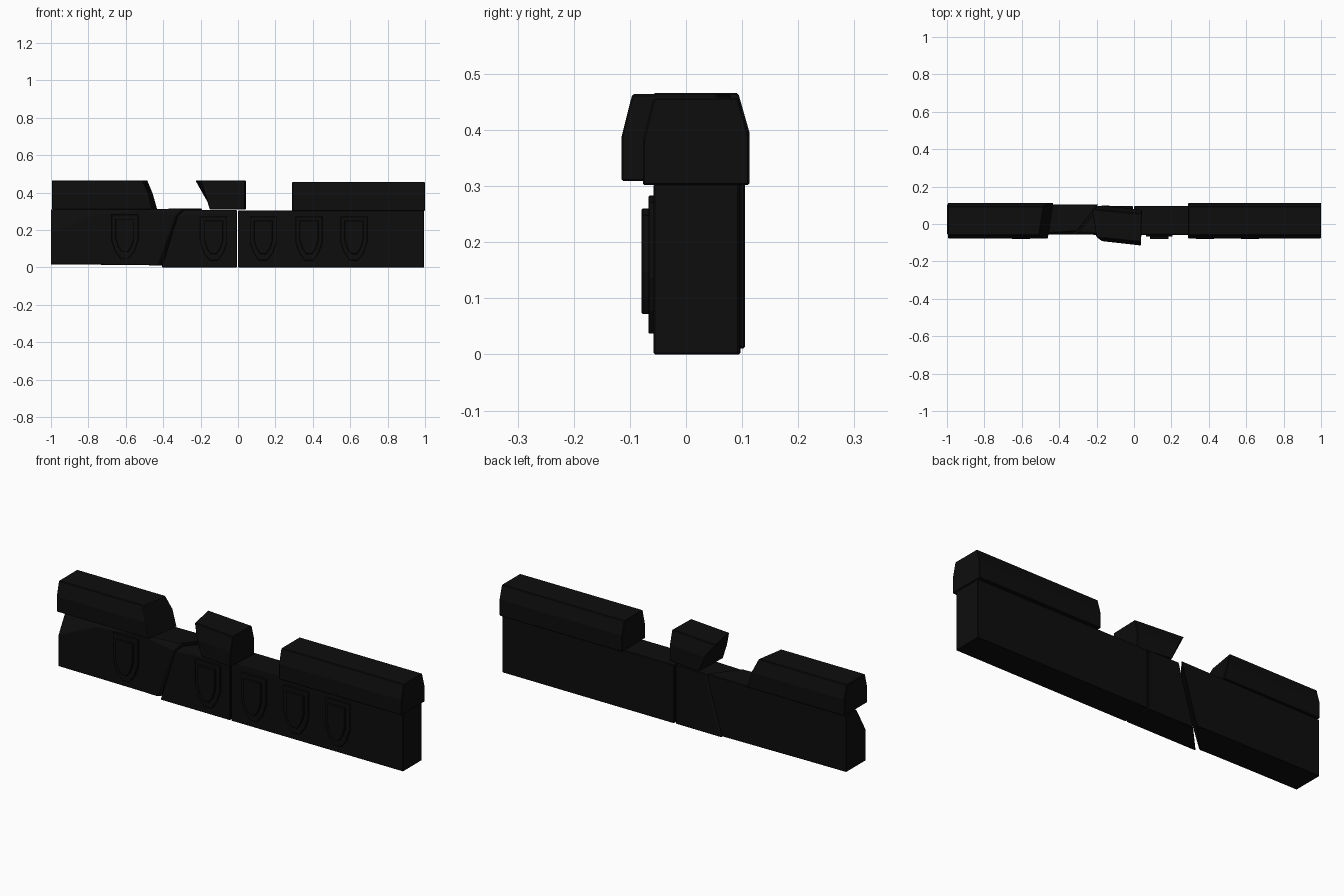
import bpy
import bmesh

cube = bpy.data.objects.get("Cube")
if cube:
    bpy.data.objects.remove(cube, do_unlink=True)

stone = bpy.data.materials.new("black_stone")
stone.use_nodes = True
color = (0.004, 0.004, 0.004, 1)
stone.diffuse_color = color
stone.node_tree.nodes["Principled BSDF"].inputs["Base Color"].default_value = color


def loft(name, rings, bevel=0.003):
    """Solid skinned through rings that share a point count."""
    bm = bmesh.new()
    loops = [[bm.verts.new(p) for p in ring] for ring in rings]
    n = len(loops[0])
    for a, b in zip(loops, loops[1:]):
        for i in range(n):
            j = (i + 1) % n
            bm.faces.new((a[i], a[j], b[j], b[i]))
    bm.faces.new(loops[0])
    bm.faces.new(loops[-1])
    bmesh.ops.recalc_face_normals(bm, faces=bm.faces)
    mesh = bpy.data.meshes.new(name)
    bm.to_mesh(mesh)
    bm.free()
    mesh.materials.append(stone)
    obj = bpy.data.objects.new(name, mesh)
    bpy.context.collection.objects.link(obj)
    if bevel:
        mod = obj.modifiers.new("worn_edges", "BEVEL")
        mod.width = bevel
        mod.segments = 1
        mod.limit_method = "ANGLE"
    return obj


# Wall blocks: section order is front bottom, back bottom, back top, front top, front chip
def wall_ring(xs, y0, y1, z0, z1, chip_y=0.004, chip_z=0.004):
    section = [(y0, z0), (y1, z0), (y1, z1), (y0 + chip_y, z1), (y0, z1 - chip_z)]
    return [(x, y, z) for x, (y, z) in zip(xs, section)]


loft("left_wall", [
    wall_ring([-1.0] * 5, -0.055, 0.105, 0.016, 0.31, 0.075, 0.13),
    wall_ring([-0.78] * 5, -0.055, 0.105, 0.015, 0.31, 0.02, 0.03),
    wall_ring([-0.53] * 5, -0.055, 0.105, 0.013, 0.312),
    wall_ring([-0.43, -0.28, -0.19, -0.30, -0.335], -0.055, 0.105, 0.011, 0.315, 0.02, 0.04),
])
loft("middle_wall", [
    wall_ring([-0.41, -0.265, -0.18, -0.29, -0.325], -0.057, 0.097, 0, 0.307, 0.015, 0.03),
    wall_ring([-0.006] * 5, -0.058, 0.095, 0, 0.307),
])
loft("right_wall", [
    wall_ring([0.001] * 5, -0.058, 0.097, 0, 0.304),
    wall_ring([0.995] * 5, -0.058, 0.095, 0, 0.304),
])

# Coping stones with sloped shoulders
COPING = [(-0.077, 0), (-0.077, 0.08), (-0.058, 0.155),
          (0.093, 0.155), (0.113, 0.085), (0.113, 0)]


def coping(name, left, right, z, shift=(0, 0)):
    loft(name, [[(x, y + dy, z + h) for x, (y, h) in zip(xs, COPING)]
                for xs, dy in zip((left, right), shift)])


coping("left_coping", [-0.995] * 6,
       [-0.46, -0.475, -0.51, -0.485, -0.455, -0.432], 0.311)
coping("middle_coping", [-0.15, -0.175, -0.20, -0.228, -0.175, -0.14],
       [0.035, 0.038, 0.038, 0.042, 0.042, 0.042], 0.309, (-0.014, -0.038))
coping("right_coping", [0.29] * 6, [1.0] * 6, 0.302)

# Stepped shield reliefs on the front
SHIELD = [(-1, 1), (1, 1), (1, 0.42), (0.72, 0.17), (0.3, 0),
          (-0.3, 0), (-0.72, 0.17), (-1, 0.42)]


def shield(name, x, half, z0, z1, front):
    loft(name, [[(x + u * half, y, z0 + v * (z1 - z0)) for u, v in SHIELD]
                for y in (-0.05, front)], 0.002)


for side, x, z in (("far_left", -0.605, 0.01), ("middle", -0.13, 0),
                   ("inner_right", 0.135, 0), ("right", 0.38, 0),
                   ("far_right", 0.62, 0)):
    shield(side + "_shield_border", x, 0.072, 0.037 + z, 0.273 + z, -0.067)
    shield(side + "_shield_center", x, 0.05, 0.072 + z, 0.25 + z, -0.079)
